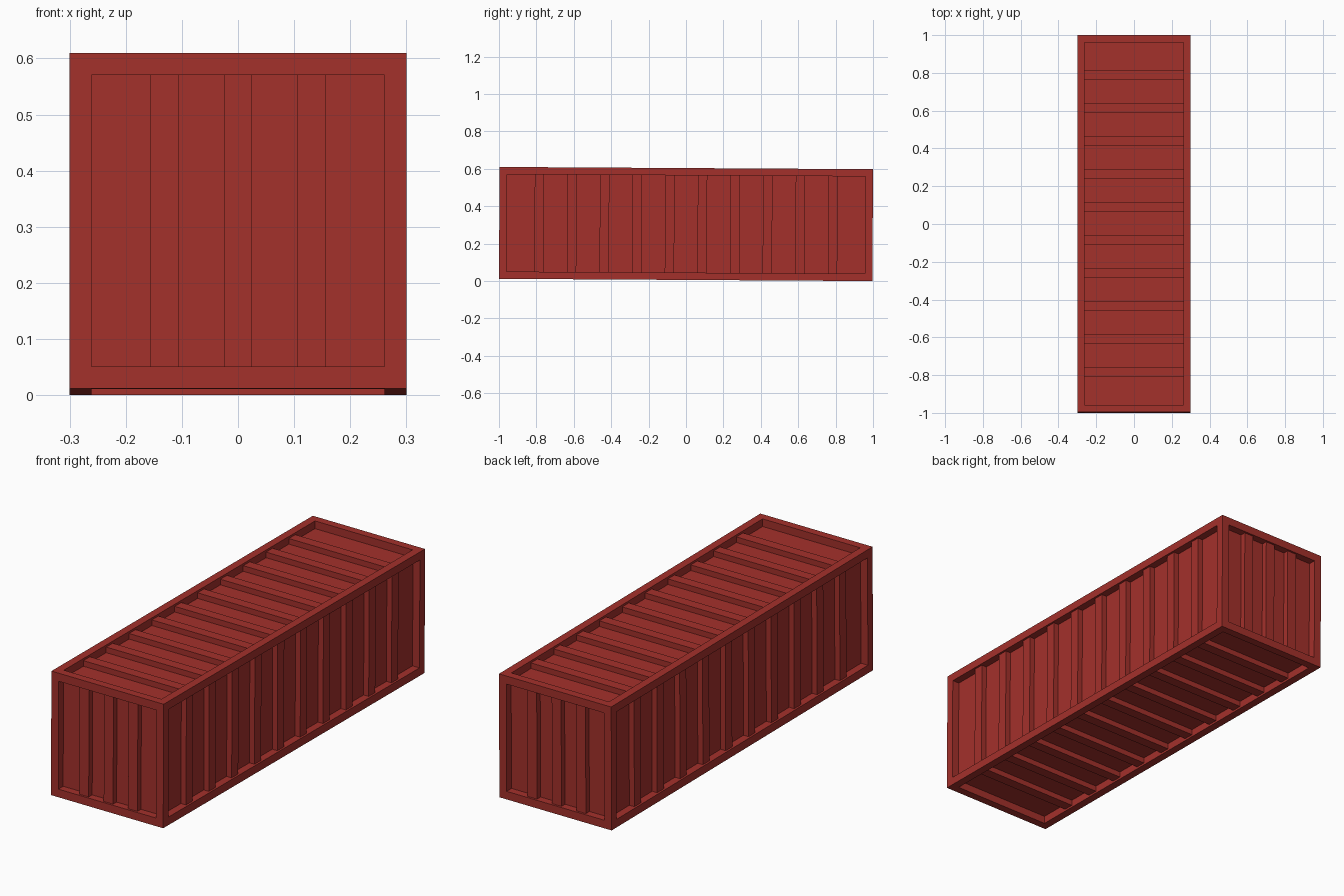
import bpy, bmesh, math
from mathutils import Matrix, Vector

if "Cube" in bpy.data.objects:
    bpy.data.objects.remove(bpy.data.objects["Cube"])

W, L, H = 0.6, 1.9965, 0.598      # overall box
BEAM, DEPTH = 0.039, 0.037        # frame width, panel recess
RIB_W, RIB_H = 0.05, 0.027        # rib width and height
TILT = Matrix.Rotation(-0.006, 4, 'X')

red = bpy.data.materials.new("container_red")
red.diffuse_color = (0.37, 0.03, 0.024, 1)
red.use_nodes = True
red.node_tree.nodes["Principled BSDF"].inputs["Base Color"].default_value = red.diffuse_color


def finish(name, bm):
    """Tilt the part slightly, stand it on the floor and link it."""
    lift = L / 2 * math.sin(0.006) + H / 2 * math.cos(0.006)
    bm.transform(Matrix.Translation((0, 0, lift)) @ TILT)
    bmesh.ops.recalc_face_normals(bm, faces=bm.faces)
    me = bpy.data.meshes.new(name)
    bm.to_mesh(me)
    bm.free()
    me.materials.append(red)
    bpy.context.collection.objects.link(bpy.data.objects.new(name, me))


def add_box(bm, centre, size):
    m = Matrix.Translation(centre) @ Matrix.Diagonal((*size, 1))
    bmesh.ops.create_cube(bm, size=1, matrix=m)


# Frame with six recessed panels
bm = bmesh.new()
add_box(bm, (0, 0, 0), (W, L, H))
panels = bm.faces[:]
bmesh.ops.inset_individual(bm, faces=panels, thickness=BEAM, use_even_offset=True)
for face in panels:
    n = face.normal.copy()
    new = bmesh.ops.extrude_discrete_faces(bm, faces=[face])["faces"][0]
    bmesh.ops.translate(bm, verts=new.verts, vec=-n * DEPTH)
finish("container_frame", bm)


def ribs(name, normal_axis, run_axis, across_axis, count):
    """Evenly spaced raised ribs on both panels facing along normal_axis."""
    dims = (W, L, H)
    run = dims[run_axis] - 2 * BEAM
    for side, label in ((-1, "a"), (1, "b")):
        bm = bmesh.new()
        for i in range(1, count + 1):
            c, s = Vector((0, 0, 0)), [0, 0, 0]
            c[normal_axis] = side * (dims[normal_axis] / 2 - DEPTH + RIB_H / 2)
            c[run_axis] = -run / 2 + run * i / (count + 1)
            s[normal_axis] = RIB_H
            s[run_axis] = RIB_W
            s[across_axis] = dims[across_axis] - 2 * BEAM
            add_box(bm, c, s)
        finish(f"{name}_{label}", bm)


# Corrugation: side walls, roof and floor, end walls
ribs("side_ribs", 0, 1, 2, 10)
ribs("roof_floor_ribs", 2, 1, 0, 10)
ribs("end_ribs", 1, 0, 2, 3)
